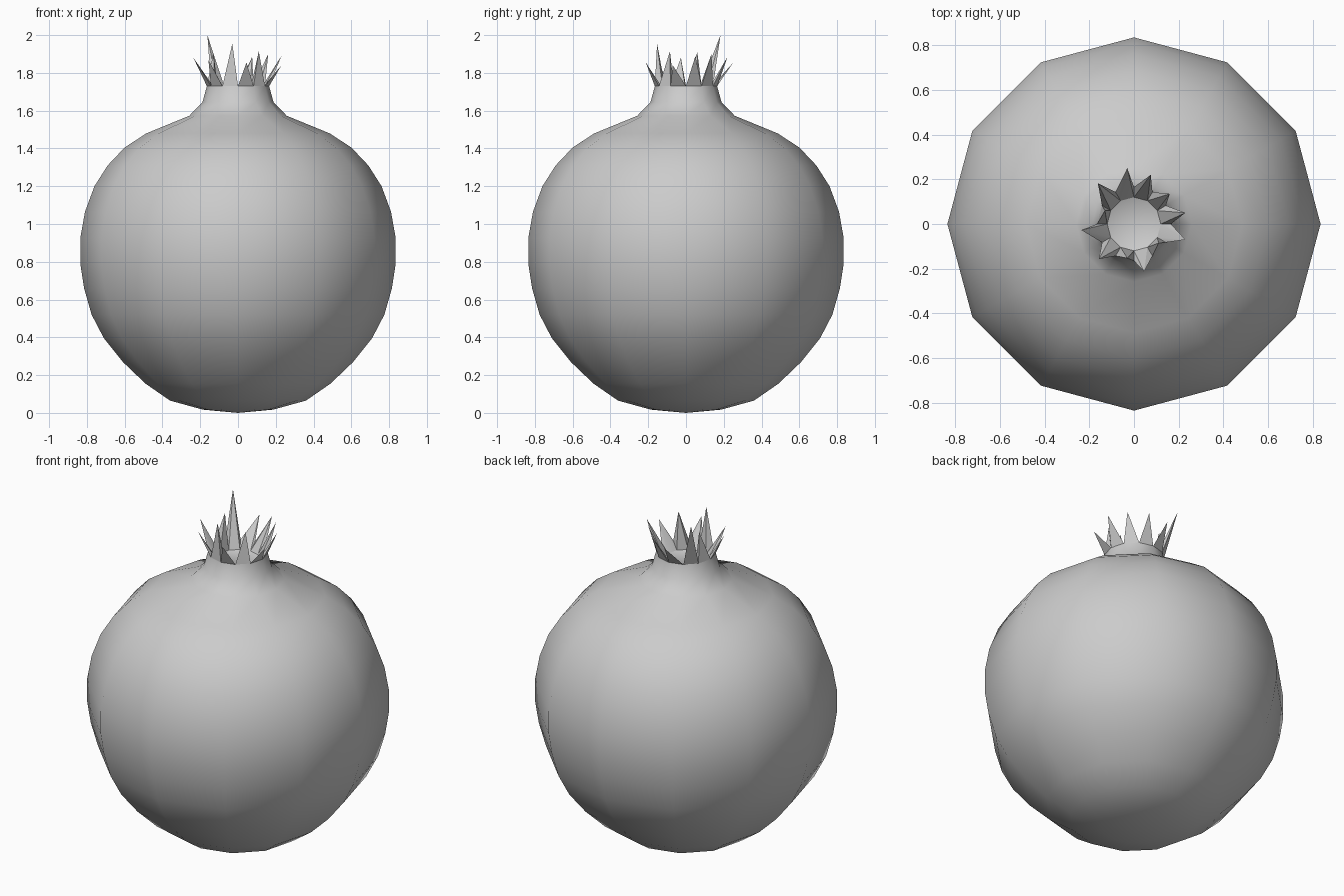
import bpy, bmesh
from math import sin, cos, pi

if "Cube" in bpy.data.objects:
    bpy.data.objects.remove(bpy.data.objects["Cube"])

N = 12


def ring(bm, r, z):
    return [bm.verts.new((r * cos(2 * pi * i / N), r * sin(2 * pi * i / N), z)) for i in range(N)]


def finish(bm, name, angle):
    bmesh.ops.recalc_face_normals(bm, faces=bm.faces)
    me = bpy.data.meshes.new(name)
    bm.to_mesh(me)
    bm.free()
    ob = bpy.data.objects.new(name, me)
    bpy.context.collection.objects.link(ob)
    bpy.ops.object.select_all(action='DESELECT')
    ob.select_set(True)
    bpy.context.view_layer.objects.active = ob
    bpy.ops.object.shade_smooth_by_angle(angle=angle)
    return ob


# Fruit body: twelve-sided lathe, with a shallow domed floor inside the crown
profile = [(0.185, 0.017), (0.36, 0.065), (0.49, 0.155), (0.61, 0.27), (0.71, 0.395),
           (0.775, 0.52), (0.815, 0.66), (0.835, 0.79), (0.835, 0.925), (0.81, 1.065),
           (0.76, 1.20), (0.69, 1.31), (0.60, 1.405), (0.485, 1.48), (0.258, 1.573),
           (0.188, 1.645), (0.165, 1.73), (0.12, 1.69)]
bm = bmesh.new()
rings = [ring(bm, r, z) for r, z in profile]
for a, b in zip(rings, rings[1:]):
    for i in range(N):
        j = (i + 1) % N
        bm.faces.new((a[i], a[j], b[j], b[i]))
for loop, z in ((rings[0], 0.0), (rings[-1], 1.70)):
    c = bm.verts.new((0, 0, z))
    for i in range(N):
        bm.faces.new((loop[i], loop[(i + 1) % N], c))
finish(bm, "fruit_body", pi / 3)

# Crown: one pointed sepal on every side of the rim, tips in order around z
tips = [(0.23, 0.05, 1.89), (0.16, 0.135, 1.90), (0.075, 0.22, 1.885), (-0.03, 0.25, 1.855),
        (-0.162, 0.183, 2.0), (-0.13, 0.06, 1.91), (-0.236, -0.027, 1.88), (-0.157, -0.157, 1.87),
        (-0.03, -0.153, 1.955), (0.045, -0.213, 1.855), (0.11, -0.085, 1.915), (0.23, -0.07, 1.84)]
bm = bmesh.new()
outer, inner = ring(bm, 0.165, 1.73), ring(bm, 0.12, 1.69)
for i, p in enumerate(tips):
    j = (i + 1) % N
    t = bm.verts.new(p)
    base = (outer[i], outer[j], inner[j], inner[i])
    for k in range(4):
        bm.faces.new((base[k], base[(k + 1) % 4], t))
finish(bm, "crown_sepals", pi / 6)
